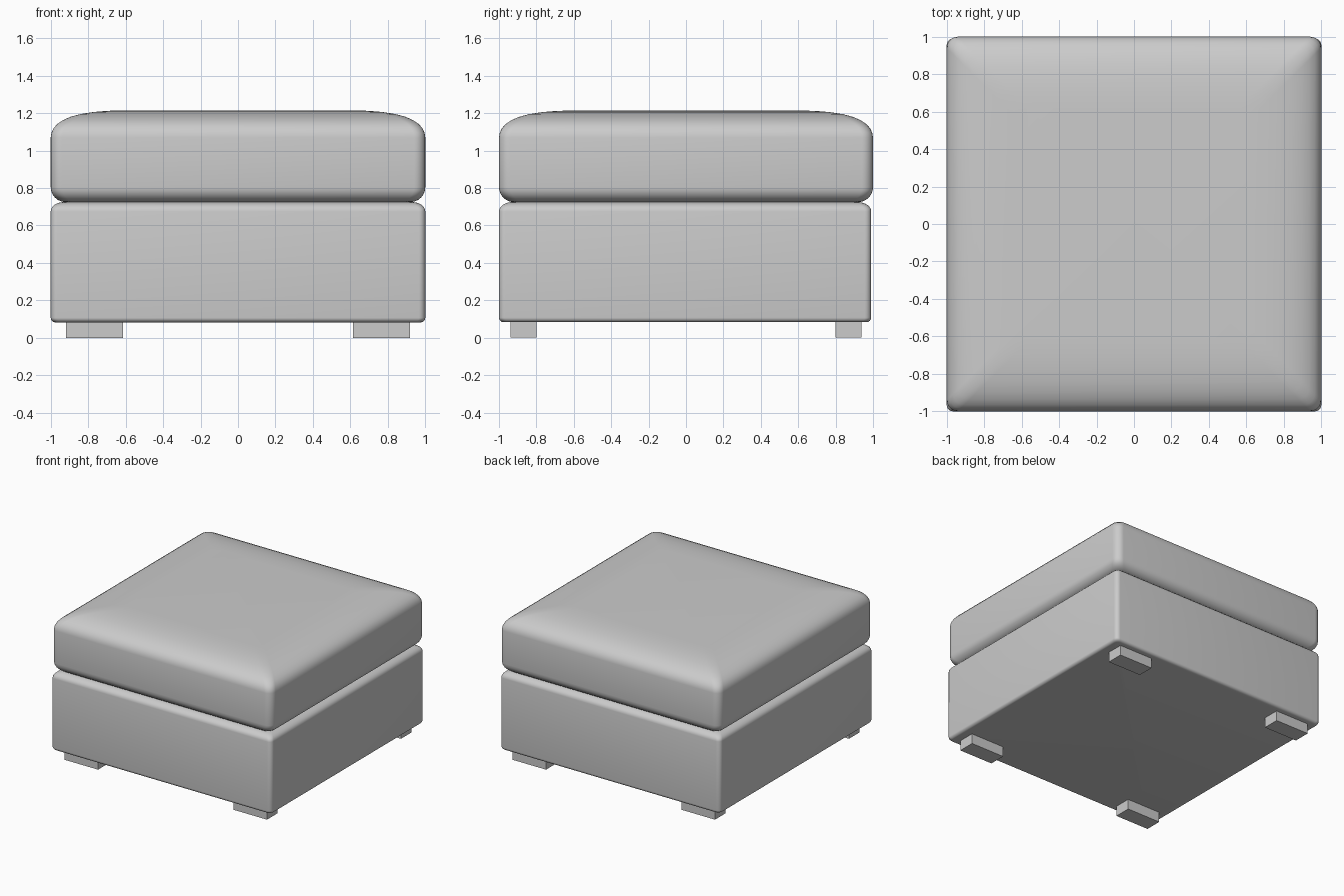
import bpy, bmesh, math

if "Cube" in bpy.data.objects:
    bpy.data.objects.remove(bpy.data.objects["Cube"])


def rounded_rect(hx, hy, r, z, cy=0.0, seg=6):
    """Points of a rounded rectangle at height z."""
    pts = []
    for q, (sx, sy) in enumerate([(1, 1), (-1, 1), (-1, -1), (1, -1)]):
        for i in range(seg + 1):
            a = math.radians(90) * (q + i / seg)
            pts.append((sx * (hx - r) + r * math.cos(a),
                        cy + sy * (hy - r) + r * math.sin(a), z))
    return pts


def loft(name, hx, hy, r, profile, cy=0.0):
    """Stack rounded rectangles along an (inset, z) profile and cap the ends."""
    bm = bmesh.new()
    rings = [[bm.verts.new(p) for p in rounded_rect(hx - i, hy - i, r, z, cy)]
             for i, z in profile]
    n = len(rings[0])
    for a, b in zip(rings, rings[1:]):
        for k in range(n):
            bm.faces.new((a[k], a[(k + 1) % n], b[(k + 1) % n], b[k]))
    bm.faces.new(rings[0][::-1])
    bm.faces.new(rings[-1])
    bm.normal_update()
    mesh = bpy.data.meshes.new(name)
    bm.to_mesh(mesh)
    bm.free()
    ob = bpy.data.objects.new(name, mesh)
    bpy.context.collection.objects.link(ob)
    bpy.ops.object.select_all(action='DESELECT')
    ob.select_set(True)
    bpy.context.view_layer.objects.active = ob
    bpy.ops.object.shade_smooth_by_angle(angle=math.radians(40))
    return ob


def arc(rx, rz, z, top, n=6):
    """Quarter-ellipse (inset, z) points for a rounded top or bottom edge."""
    pts = []
    for i in range(n + 1):
        a = math.radians(90) * i / n
        pts.append((rx * (1 - math.cos(a)), z + (-rz + rz * math.sin(a) if top
                                                 else rz - rz * math.sin(a))))
    return pts if top else pts[::-1]


# Upholstered base
loft("base", 1.0, 0.995, 0.035,
     arc(0.025, 0.025, 0.083, False) + arc(0.07, 0.05, 0.725, True), cy=-0.005)

# Cushion with a softly crowned top
crown = [(0, 1.07), (0.004, 1.095), (0.016, 1.12), (0.035, 1.142), (0.065, 1.162),
         (0.105, 1.18), (0.16, 1.195), (0.23, 1.206), (0.30, 1.212), (0.38, 1.215)]
loft("cushion", 1.0, 1.0, 0.06, arc(0.08, 0.08, 0.725, False) + crown)

# Four block feet
for sx, side in ((-1, "left"), (1, "right")):
    for sy, end in ((-1, "front"), (1, "back")):
        bpy.ops.mesh.primitive_cube_add(size=1, location=(sx * 0.767, sy * 0.869, 0.045))
        foot = bpy.context.object
        foot.name = f"{end}_{side}_foot"
        foot.scale = (0.305, 0.137, 0.09)
